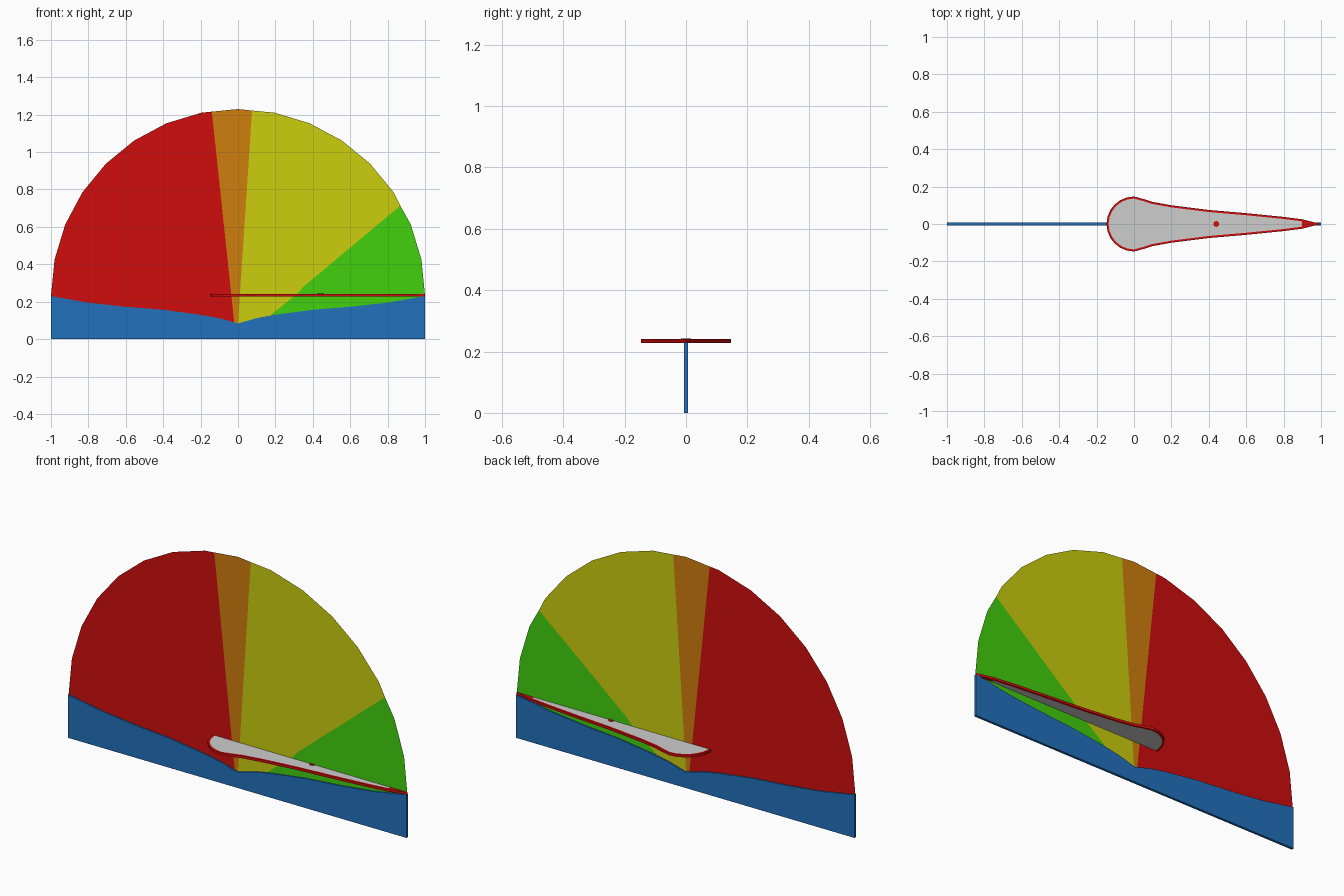
import bpy, bmesh
from math import sin, cos, pi

if "Cube" in bpy.data.objects:
    bpy.data.objects.remove(bpy.data.objects["Cube"])


def material(name, rgb):
    m = bpy.data.materials.new(name)
    lin = [(c / 255 / 12.92) if c < 11 else ((c / 255 + 0.055) / 1.055) ** 2.4 for c in rgb]
    m.diffuse_color = (*lin, 1)
    m.use_nodes = True
    m.node_tree.nodes["Principled BSDF"].inputs["Base Color"].default_value = m.diffuse_color
    return m


RED = material("red", (208, 13, 13))
ORANGE = material("orange", (208, 126, 13))
YELLOW = material("yellow", (203, 205, 13))
GREEN = material("green", (66, 208, 13))
BLUE = material("blue", (34, 113, 188))
GREY = material("light grey", (205, 205, 205))


def finish(name, bm, *mats):
    me = bpy.data.meshes.new(name)
    bm.to_mesh(me)
    bm.free()
    for m in mats:
        me.materials.append(m)
    ob = bpy.data.objects.new(name, me)
    bpy.context.collection.objects.link(ob)
    return ob


def prism(points, depth):
    """Closed prism from an outline of 3D points, pushed along a depth vector."""
    bm = bmesh.new()
    f = bm.faces.new([bm.verts.new(p) for p in points])
    r = bmesh.ops.extrude_face_region(bm, geom=[f], use_keep_orig=True)
    bmesh.ops.translate(bm, vec=depth, verts=[v for v in r["geom"] if isinstance(v, bmesh.types.BMVert)])
    bmesh.ops.recalc_face_normals(bm, faces=bm.faces)
    return bm


# upper edge of the base, mirrored about the centre
half = [(0.1, 0.112), (0.2, 0.13), (0.4, 0.157), (0.6, 0.173), (0.8, 0.195), (1, 0.23)]
edge = [(-x, z) for x, z in reversed(half)] + [(0, 0.084)] + half

# base wall
T = 0.007
finish("base", prism([(x, -T, z) for x, z in [(1, 0), (-1, 0)] + edge], (0, 2 * T, 0)), BLUE)

# half-round dial: flat sheet in four coloured sectors
arc = [(cos(i * pi / 16), 0.23 + sin(i * pi / 16)) for i in range(17)][::-1]
left_end, right_end = [(-1, 0.23)], [(1, 0.23)]
red_orange = [(-0.02, 0.087), (-0.14, 1.216)]
orange_yellow = [(0, 0.084), (0.075, 1.222)]
yellow_green = [(0.17, 0.125), (0.32, 0.245), (0.35, 0.28), (0.868, 0.713)]


def sector(name, left, right, mat):
    # left and right are boundary lines running from the base edge up to the arc
    top = [p for p in arc if left[-1][0] + 1e-4 < p[0] < right[-1][0] - 1e-4]
    low = [p for p in edge if left[0][0] + 1e-4 < p[0] < right[0][0] - 1e-4]
    bm = bmesh.new()
    outline = low + right + top[::-1] + left[::-1]
    bm.faces.new([bm.verts.new((x, 0, z)) for x, z in outline])
    finish(name, bm, mat)


sector("dial_red", left_end, red_orange, RED)
sector("dial_orange", red_orange, orange_yellow, ORANGE)
sector("dial_yellow", orange_yellow, yellow_green, YELLOW)
sector("dial_green", yellow_green, right_end, GREEN)

# pointer: teardrop plate with red rim and tip, grey inset faces
R, Z0, Z1 = 0.147, 0.228, 0.241
side = [(0.05, 0.134), (0.1, 0.118), (0.2, 0.1), (0.4, 0.075),
        (0.6, 0.058), (0.8, 0.038), (0.9, 0.025)]
head = [(-R * sin(i * pi / 12), R * cos(i * pi / 12)) for i in range(13)]
outline = head + [(x, -y) for x, y in side] + [(1, 0)] + side[::-1]
bm = prism([(x, y, Z0) for x, y in outline], (0, 0, Z1 - Z0))
caps = [f for f in bm.faces if abs(f.normal.z) > 0.9]
bmesh.ops.inset_individual(bm, faces=caps, thickness=0.011, use_even_offset=True)
for f in caps:
    f.material_index = 1
bmesh.ops.bisect_plane(bm, geom=bm.verts[:] + bm.edges[:] + bm.faces[:],
                       plane_co=(0.898, 0, 0), plane_no=(1, 0, 0))
for f in bm.faces:
    if f.calc_center_median().x > 0.898:
        f.material_index = 0
finish("pointer", bm, RED, GREY)

# small dot on the pointer
dot = [(0.44 + 0.016 * cos(i * pi / 6), 0.016 * sin(i * pi / 6), Z1 - 0.002) for i in range(12)]
finish("pointer_dot", prism(dot, (0, 0, 0.004)), RED)
